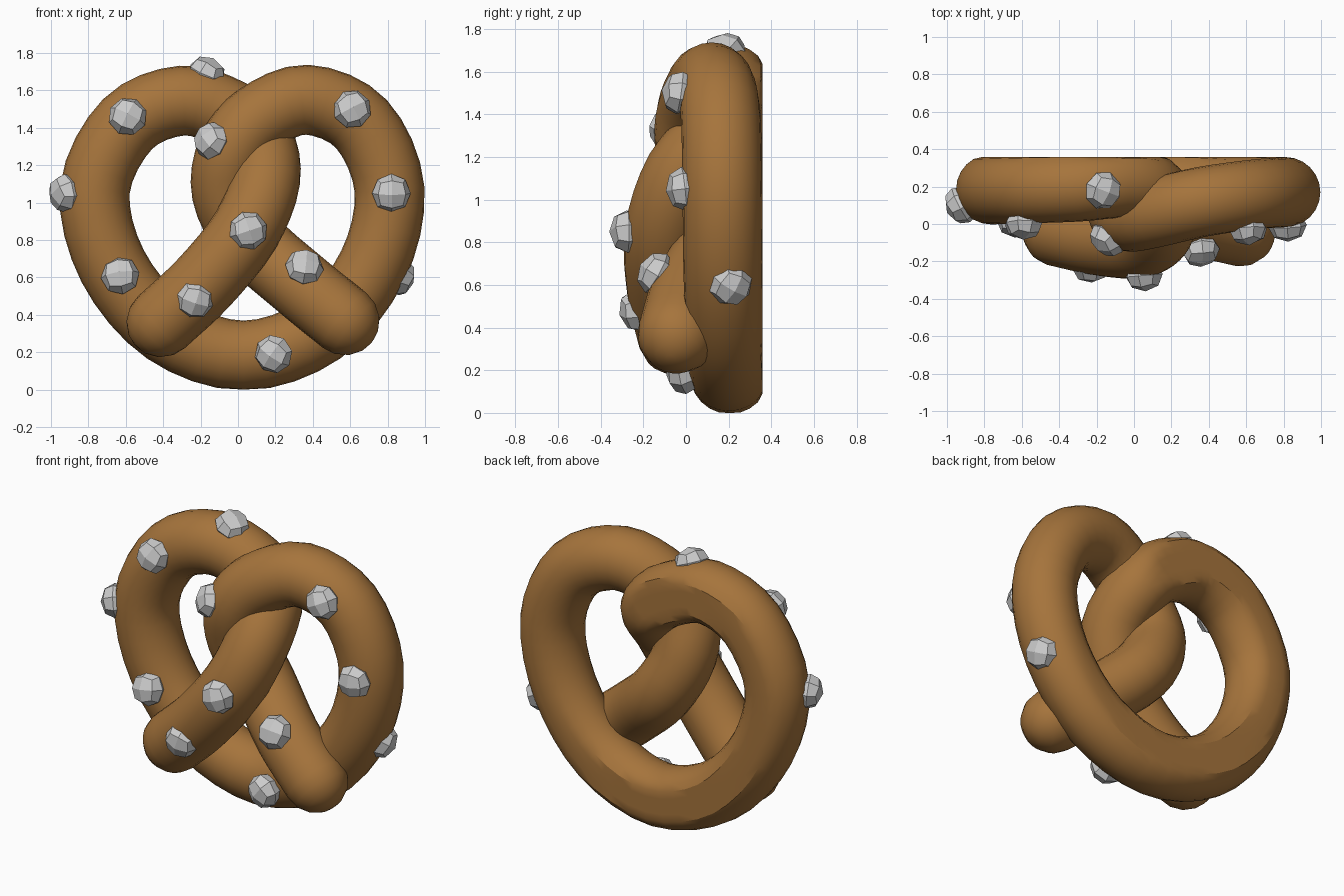
import bpy, bmesh, math
from mathutils import Vector, Matrix

if "Cube" in bpy.data.objects:
    bpy.data.objects.remove(bpy.data.objects["Cube"])

R, BACK, SIDES, STEPS = 0.187, 0.358, 24, 4


def material(name, rgb):
    m = bpy.data.materials.new(name)
    m.diffuse_color = (*rgb, 1)
    m.use_nodes = True
    m.node_tree.nodes["Principled BSDF"].inputs["Base Color"].default_value = m.diffuse_color
    return m


def add_object(name, bm, mat):
    bmesh.ops.recalc_face_normals(bm, faces=bm.faces)
    me = bpy.data.meshes.new(name)
    bm.to_mesh(me)
    bm.free()
    me.materials.append(mat)
    ob = bpy.data.objects.new(name, me)
    bpy.context.collection.objects.link(ob)
    return ob


def catmull(pts):
    p = [pts[0] * 2 - pts[1]] + pts + [pts[-1] * 2 - pts[-2]]
    out = []
    for i in range(1, len(p) - 2):
        a, b, c, d = p[i - 1:i + 3]
        for k in range(STEPS):
            t = k / STEPS
            out.append(0.5 * (2 * b + (c - a) * t + (2 * a - 5 * b + 4 * c - d) * t * t
                              + (3 * b - a - 3 * c + d) * t ** 3))
    return out + [pts[-1]]


# Dough path: left end, twist, round the big loop, twist, right end
knots = [Vector(p) for p in [
    (-0.41, -0.04, 0.36), (-0.18, -0.09, 0.575), (0.04, -0.10, 0.85), (0.145, -0.01, 1.12),
    (0.11, 0.17, 1.33), (-0.04, 0.22, 1.47), (-0.30, 0.20, 1.545), (-0.59, 0.19, 1.42),
    (-0.765, 0.185, 1.07), (-0.67, 0.19, 0.66), (-0.38, 0.20, 0.32), (0.03, 0.205, 0.182),
    (0.44, 0.19, 0.32), (0.72, 0.175, 0.66), (0.81, 0.17, 1.07), (0.66, 0.16, 1.42),
    (0.37, 0.12, 1.55), (0.11, 0.06, 1.45), (-0.03, 0.04, 1.28), (-0.06, 0.10, 1.05),
    (0.07, 0.14, 0.80), (0.33, 0.02, 0.565), (0.57, -0.04, 0.37)]]
path = catmull(knots)

# Rings along the path, with hemispherical ends
t0, t1 = (path[0] - path[1]).normalized(), (path[-1] - path[-2]).normalized()
caps = [math.radians(a) for a in (22, 45, 67, 84)]
rings = [(path[0] + t0 * R * math.sin(a), -t0, R * math.cos(a)) for a in reversed(caps)]
for i, c in enumerate(path):
    t = path[min(i + 1, len(path) - 1)] - path[max(i - 1, 0)]
    rings.append((c, t.normalized(), R))
rings += [(path[-1] + t1 * R * math.sin(a), t1, R * math.cos(a)) for a in caps]

# Dough tube, pressed flat at the back
bm = bmesh.new()
loops = []
for c, t, r in rings:
    u = (Vector((0, 1, 0)) - t * t.y).normalized()
    v = t.cross(u)
    loop = []
    for k in range(SIDES):
        a = 2 * math.pi * k / SIDES
        co = c + (u * math.cos(a) + v * math.sin(a)) * r
        co.y = min(co.y, BACK)
        co.z = max(co.z, 0)
        loop.append(bm.verts.new(co))
    loops.append(loop)
for a, b in zip(loops, loops[1:]):
    for k in range(SIDES):
        n = (k + 1) % SIDES
        bm.faces.new((a[k], a[n], b[n], b[k]))
bm.faces.new(loops[0])
bm.faces.new(loops[-1])
dough = add_object("pretzel_dough", bm, material("baked_brown", (0.38, 0.175, 0.045)))
bpy.context.view_layer.objects.active = dough
dough.select_set(True)
bpy.ops.object.shade_smooth_by_angle(angle=math.radians(30))

# Salt grains: faceted, slightly flattened, facing out of the dough
salt_mat = material("salt_grey", (0.6, 0.6, 0.6))
grains = [(-0.165, 0.18, 1.695), (-0.59, 0.00, 1.46), (-0.925, 0.10, 1.05), (-0.63, 0.01, 0.61),
          (-0.23, -0.23, 0.48), (-0.14, -0.08, 1.33), (0.055, -0.275, 0.85), (0.355, -0.14, 0.655),
          (0.19, -0.01, 0.19), (0.61, -0.03, 1.50), (0.82, -0.01, 1.05), (0.86, 0.21, 0.60)]
for i, g in enumerate(grains):
    pos = Vector(g)
    near = min(path, key=lambda p: (p - pos).length)
    rot = (pos - near).to_track_quat('Z', 'Y').to_matrix().to_4x4()
    bm = bmesh.new()
    bmesh.ops.create_cube(bm, size=1)
    bmesh.ops.subdivide_edges(bm, edges=bm.edges[:], cuts=1, use_grid_fill=True)
    for vert in bm.verts:
        vert.co = vert.co.normalized() * 0.104
    bm.transform(Matrix.Translation(pos) @ rot @ Matrix.Diagonal((1, 1, 0.82, 1))
                 @ Matrix.Rotation(i * 1.1, 4, 'Z'))
    add_object(f"salt_grain_{i + 1}", bm, salt_mat)
